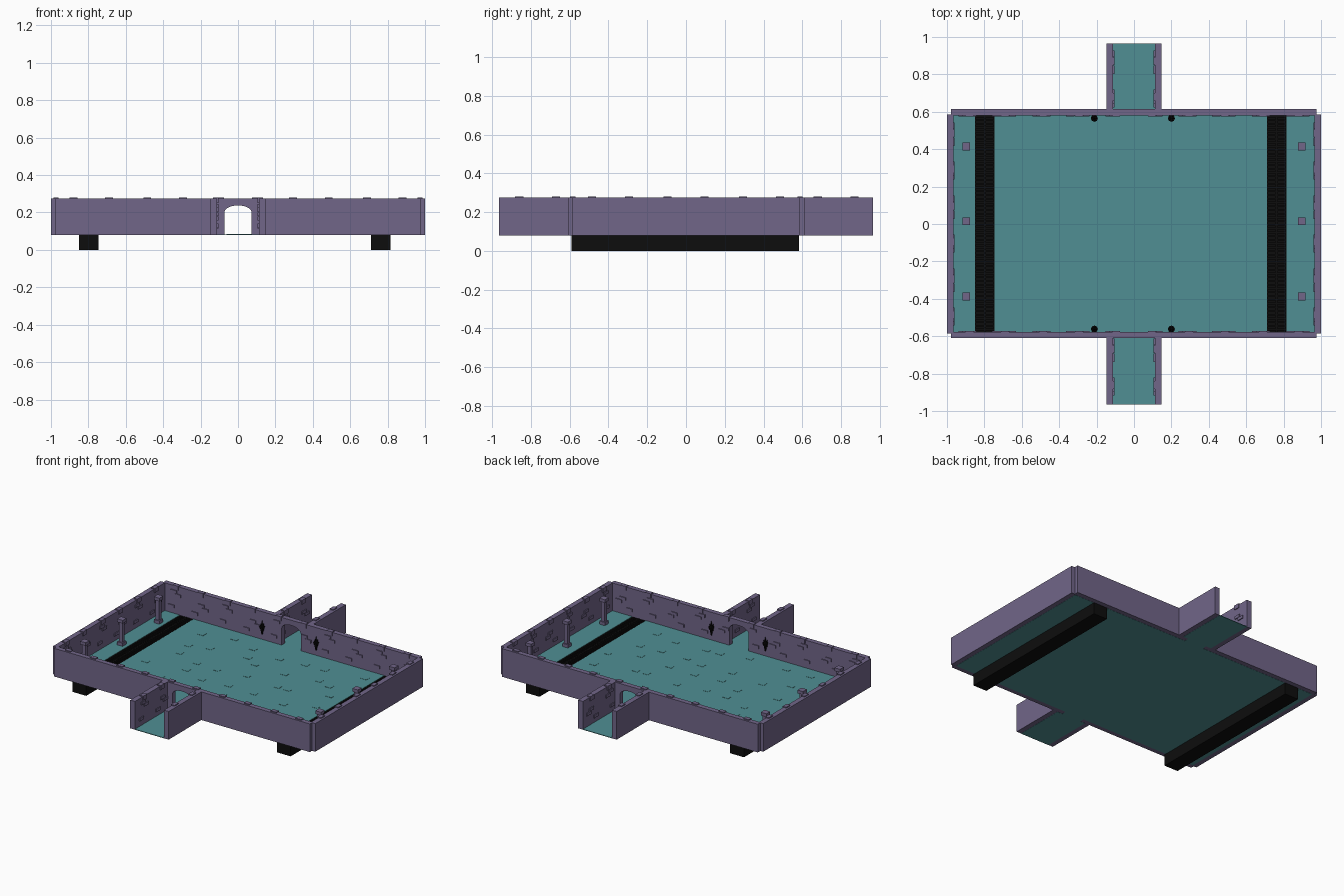
import bpy, bmesh, math, random
from mathutils import Matrix, Vector

if "Cube" in bpy.data.objects:
    bpy.data.objects.remove(bpy.data.objects["Cube"])

random.seed(4)
Z0, Z1 = 0.08, 0.274          # floor level and wall top


def material(name, rgb):
    m = bpy.data.materials.new(name)
    m.diffuse_color = (*rgb, 1)
    m.use_nodes = True
    m.node_tree.nodes["Principled BSDF"].inputs["Base Color"].default_value = m.diffuse_color
    return m


PURPLE = material("purple stone", (0.165, 0.132, 0.25))
TEAL = material("teal floor", (0.08, 0.275, 0.295))
BLACK = material("black iron", (0.004, 0.004, 0.004))


def finish(bm, name, mat):
    bmesh.ops.recalc_face_normals(bm, faces=bm.faces)
    me = bpy.data.meshes.new(name)
    bm.to_mesh(me)
    bm.free()
    me.materials.append(mat)
    ob = bpy.data.objects.new(name, me)
    bpy.context.collection.objects.link(ob)
    return ob


def box(bm, x0, x1, y0, y1, z0, z1):
    m = Matrix.Translation(((x0 + x1) / 2, (y0 + y1) / 2, (z0 + z1) / 2))
    bmesh.ops.create_cube(bm, size=1, matrix=m @ Matrix.Diagonal((x1 - x0, y1 - y0, z1 - z0, 1)))


def cone(bm, x, y, z0, z1, r0, r1, n):
    bmesh.ops.create_cone(bm, cap_ends=True, segments=n, radius1=r0, radius2=r1, depth=z1 - z0,
                          matrix=Matrix.Translation((x, y, (z0 + z1) / 2)))


# long front and back walls with an arched doorway
def arch_wall(name, y0, y1):
    arc = [(0.073 * math.cos(math.pi * i / 12), 0.2 + 0.038 * math.sin(math.pi * i / 12))
           for i in range(13)]
    pts = [(-0.978, Z0), (-0.978, Z1), (0.975, Z1), (0.975, Z0), (0.073, Z0)] + arc + [(-0.073, Z0)]
    bm = bmesh.new()
    f = bm.faces.new([bm.verts.new((x, y0, z)) for x, z in pts])
    ext = bmesh.ops.extrude_face_region(bm, geom=[f])
    bmesh.ops.translate(bm, vec=(0, y1 - y0, 0),
                        verts=[v for v in ext["geom"] if isinstance(v, bmesh.types.BMVert)])
    finish(bm, name, PURPLE)


arch_wall("front_wall", -0.61, -0.577)
arch_wall("back_wall", 0.58, 0.614)

# side walls and corridor walls
for name, s in (("left", -1), ("right", 1)):
    bm = bmesh.new()
    box(bm, *sorted((s * 0.965, s)), -0.586, 0.586, Z0, Z1)
    finish(bm, name + "_wall", PURPLE)
    for end, ya, yb in (("front", -0.965, -0.61), ("back", 0.614, 0.965)):
        bm = bmesh.new()
        box(bm, *sorted((s * 0.111, s * 0.147)), ya, yb, Z0, Z1)
        finish(bm, f"{end}_corridor_{name}_wall", PURPLE)

# raised bricks: (offset along a wall module, height)
FACE = ((-0.11, 0.235), (-0.08, 0.213), (0.10, 0.19), (0.13, 0.168), (-0.13, 0.13), (0.05, 0.125))


def bricks(name, along_x, centres, face, inward, door=False):
    bm = bmesh.new()

    def brick(u, half, d0, d1, za, zb):
        a, b = sorted((face + inward * d0, face + inward * d1))
        if along_x:
            box(bm, u - half, u + half, a, b, za, zb)
        else:
            box(bm, a, b, u - half, u + half, za, zb)
    for c in centres:
        for o in (-0.095, 0.095):
            brick(c + o, 0.021, -0.022, 0.006, 0.25, 0.28)
        for o, z in FACE:
            if not (door and abs(c + o) < 0.1):
                brick(c + o, 0.023, -0.01, 0.006, z - 0.01, z + 0.01)
    finish(bm, name, PURPLE)


LONG = (-0.785, -0.39, 0, 0.39, 0.785)
SIDE = (-0.39, 0, 0.39)
bricks("front_wall_bricks", True, LONG, -0.577, 1, True)
bricks("back_wall_bricks", True, LONG, 0.58, -1, True)
for name, s in (("left", -1), ("right", 1)):
    bricks(name + "_wall_bricks", False, SIDE, s * 0.965, -s)
    bricks(name + "_corridor_bricks", False, (-0.765, 0.775), s * 0.111, -s)

# floor slabs left around the two drains, plus corridor floors
DRAINS = ((-0.85, -0.745), (0.71, 0.815))
bm = bmesh.new()
for xa, xb in ((-0.966, -0.85), (-0.745, 0.71), (0.815, 0.966)):
    box(bm, xa, xb, -0.578, 0.581, Z0 - 0.001, Z0 + 0.003)
for ya, yb, w in ((-0.965, -0.61, 0.112), (-0.61, -0.577, 0.073), (0.58, 0.614, 0.073), (0.614, 0.965, 0.112)):
    box(bm, -w, w, ya, yb, Z0 - 0.001, Z0 + 0.003)
finish(bm, "floor", TEAL)

# slightly raised floor tiles
bm = bmesh.new()
for cx in (-0.58, -0.39, -0.19, 0, 0.2, 0.39, 0.58):
    for cy in (-0.45, -0.27, -0.09, 0.09, 0.27, 0.45):
        x, y = cx + random.uniform(-0.06, 0.06), cy + random.uniform(-0.05, 0.05)
        box(bm, x - 0.022, x + 0.022, y - 0.018, y + 0.018, Z0, Z0 + 0.0045)
finish(bm, "floor_tiles", TEAL)

# drain channels with grates
for name, (xa, xb) in zip(("left", "right"), DRAINS):
    bm = bmesh.new()
    t = 0.006
    box(bm, xa, xb, -0.59, 0.582, 0, t)
    box(bm, xa, xa + t, -0.59, 0.582, 0, Z0)
    box(bm, xb - t, xb, -0.59, 0.582, 0, Z0)
    box(bm, xa, xb, -0.59, -0.584, 0, Z0)
    box(bm, xa, xb, 0.576, 0.582, 0, Z0)
    finish(bm, name + "_drain_channel", BLACK)
    bm = bmesh.new()
    for i in range(58):
        y = -0.565 + i * 0.02
        box(bm, xa, xb, y - 0.005, y + 0.005, Z0 - 0.006, Z0 + 0.001)
    xm = (xa + xb) / 2
    box(bm, xm - 0.005, xm + 0.005, -0.577, 0.58, Z0 - 0.006, Z0 + 0.002)
    finish(bm, name + "_drain_grate", BLACK)

# pillars with square base and capital
for sx in (-1, 1):
    for i, y in enumerate((-0.388, 0.015, 0.415)):
        bm = bmesh.new()
        x = sx * 0.897
        for h, za, zb in ((0.021, Z0, 0.105), (0.013, 0.105, 0.24), (0.021, 0.24, 0.262)):
            box(bm, x - h, x + h, y - h, y + h, za, zb)
        finish(bm, f"{'left' if sx < 0 else 'right'}_pillar_{i + 1}", PURPLE)

# wall torches: tapered holder, cup and pointed flames
for x in (-0.212, 0.2):
    for end, y, s in (("front", -0.562, 1), ("back", 0.565, -1)):
        bm = bmesh.new()
        cone(bm, x, y, 0.125, 0.165, 0.004, 0.011, 8)
        cone(bm, x, y, 0.165, 0.18, 0.014, 0.019, 8)
        box(bm, x - 0.004, x + 0.004, *sorted((y, y - s * 0.018)), 0.15, 0.16)
        for k in range(5):
            a = math.tau * k / 5
            cone(bm, x + 0.011 * math.cos(a), y + 0.011 * math.sin(a), 0.178, 0.2, 0.006, 0.001, 5)
        cone(bm, x, y, 0.178, 0.222, 0.008, 0.001, 5)
        finish(bm, f"{end}_torch_{'left' if x < 0 else 'right'}", BLACK)
